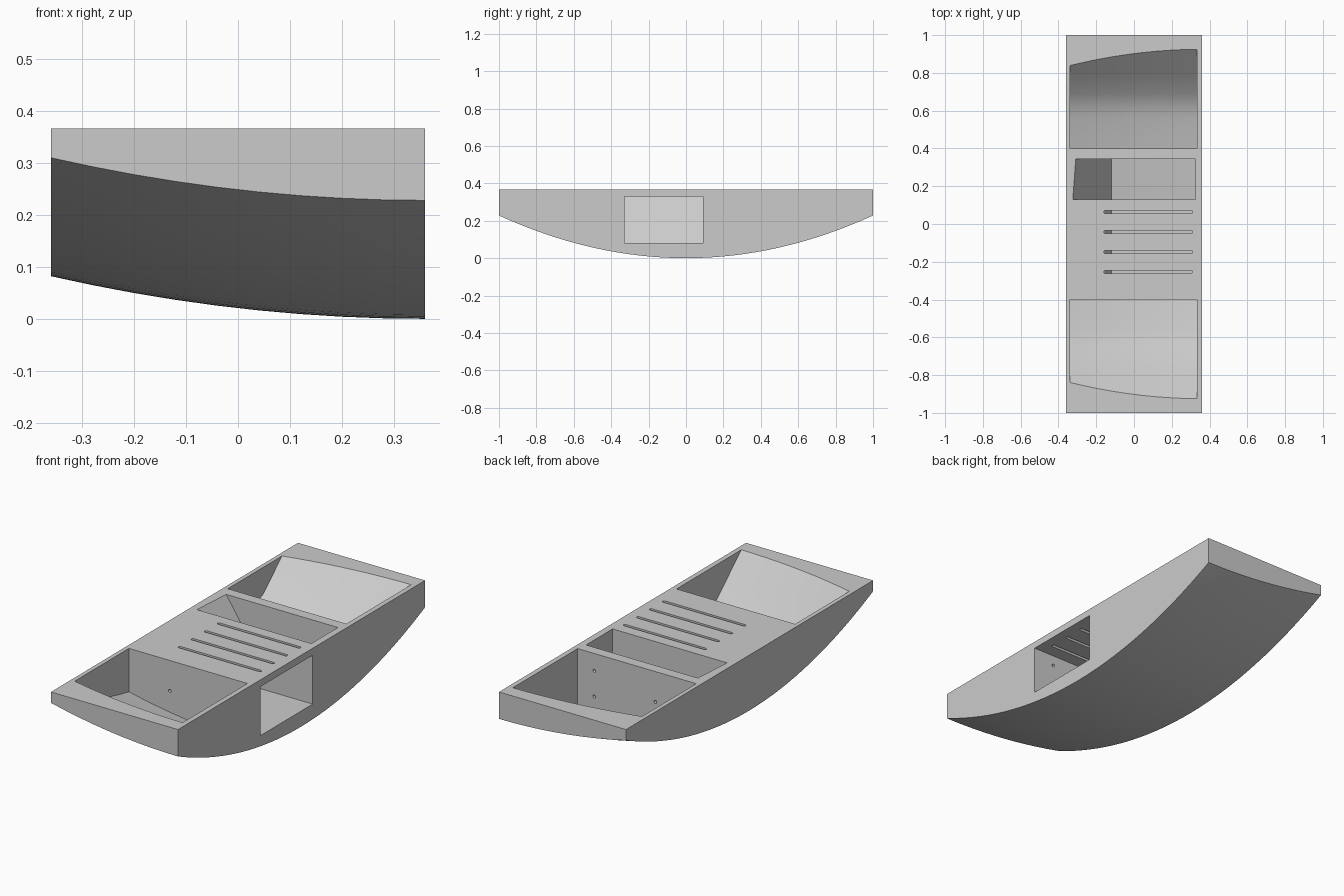
import bpy, bmesh, math
from mathutils import Matrix

if "Cube" in bpy.data.objects:
    bpy.data.objects.remove(bpy.data.objects["Cube"], do_unlink=True)

TOP = 0.366      # deck height
HALF_W = 0.36


def steps(a, b, n):
    return [a + (b - a) * i / n for i in range(n + 1)]


def rise(x):
    """Hull bottom rises towards the -x side."""
    return 0.082 * ((HALF_W - x) / (2 * HALF_W)) ** 2


def hull(x, y):
    return rise(x) + 0.228 * y * y


def add_object(name, bm):
    bmesh.ops.recalc_face_normals(bm, faces=bm.faces)
    mesh = bpy.data.meshes.new(name)
    bm.to_mesh(mesh)
    bm.free()
    obj = bpy.data.objects.new(name, mesh)
    bpy.context.collection.objects.link(obj)
    return obj


def solid(name, xs, ys, floor, top):
    """Block with a flat top and a floor given by a height function."""
    bm = bmesh.new()
    grid = [[bm.verts.new((x, y, floor(x, y))) for y in ys] for x in xs]
    for i in range(len(xs) - 1):
        for j in range(len(ys) - 1):
            bm.faces.new((grid[i][j], grid[i + 1][j], grid[i + 1][j + 1], grid[i][j + 1]))
    rim = [row[0] for row in grid] + grid[-1][1:]
    rim += [row[-1] for row in reversed(grid[:-1])] + grid[0][-2:0:-1]
    upper = [bm.verts.new((v.co.x, v.co.y, top)) for v in rim]
    bm.faces.new(upper)
    for k in range(len(rim)):
        n = (k + 1) % len(rim)
        bm.faces.new((rim[k], rim[n], upper[n], upper[k]))
    return add_object(name, bm)


# Curved wedge hull
body = solid("hull_body", steps(-HALF_W, HALF_W, 9), steps(-1, 1, 32), hull, TOP)
cutters = []


# End pockets: curved floor running into a steep outer slope
def end_floor(x, y):
    y = abs(y)
    return rise(x) + max(0.228 * y * y + 0.03, TOP - 0.9 * (0.925 - y))


for side in (-1, 1):
    ys = sorted(side * y for y in (0.4, 0.48, 0.56, 0.62, 0.69, 0.8, 1.0))
    cutters.append(solid("end_pocket_cutter", steps(-0.338, 0.334, 9), ys, end_floor, 0.6))


# Middle pocket with a ramp on its -x end
def ramp_floor(x, y):
    return hull(x, y) + 0.02 + 1.31 * max(0, -0.12 - x)


cutters.append(solid("ramp_pocket_cutter", [-0.35, -0.12, 0.03, 0.18, 0.325],
                     [0.13, 0.345], ramp_floor, 0.6))

# Covered bay, open on the +x side, with a ramped back
cutters.append(solid("side_bay_cutter", [-0.286, -0.12, 0.45], [-0.33, 0.09],
                     lambda x, y: 0.08 + 1.5 * max(0, -0.12 - x), 0.33))


# Rounded slots through the deck over the bay
def slot(y, x0=-0.16, x1=0.31, r=0.008):
    bm = bmesh.new()
    outline = []
    for cx, start in ((x1 - r, -90), (x0 + r, 90)):
        for a in steps(start, start + 180, 8):
            t = math.radians(a)
            outline.append(bm.verts.new((cx + r * math.cos(t), y + r * math.sin(t), 0.3)))
    face = bm.faces.new(outline)
    new = bmesh.ops.extrude_face_region(bm, geom=[face])["geom"]
    verts = [v for v in new if isinstance(v, bmesh.types.BMVert)]
    bmesh.ops.translate(bm, verts=verts, vec=(0, 0, 0.1))
    return add_object("slot_cutter", bm)


cutters += [slot(0.063 - 0.1055 * i) for i in range(4)]


# Small round holes through the pocket walls
def hole(x, y, z):
    bm = bmesh.new()
    place = Matrix.Translation((x, y, z)) @ Matrix.Rotation(math.pi / 2, 4, "X")
    bmesh.ops.create_cone(bm, cap_ends=True, segments=16, radius1=0.008,
                          radius2=0.008, depth=0.1, matrix=place)
    return add_object("hole_cutter", bm)


for y in (-0.365, 0.3725):
    for x, z in ((0.24, 0.277), (0.24, 0.145), (-0.106, 0.21)):
        cutters.append(hole(x, y, z))

# Cut everything out of the hull
bpy.ops.object.select_all(action="DESELECT")
body.select_set(True)
bpy.context.view_layer.objects.active = body
for cutter in cutters:
    cutter.hide_render = True
    mod = body.modifiers.new("cut", "BOOLEAN")
    mod.operation = "DIFFERENCE"
    mod.solver = "EXACT"
    mod.object = cutter
    bpy.ops.object.modifier_apply(modifier=mod.name)
    bpy.data.objects.remove(cutter, do_unlink=True)

# Single grey finish
grey = bpy.data.materials.new("light_grey")
grey.use_nodes = True
colour = (0.6, 0.6, 0.6, 1)
grey.diffuse_color = colour
grey.node_tree.nodes["Principled BSDF"].inputs["Base Color"].default_value = colour
body.data.materials.clear()
body.data.materials.append(grey)
bpy.ops.object.shade_smooth_by_angle(angle=math.radians(28))
